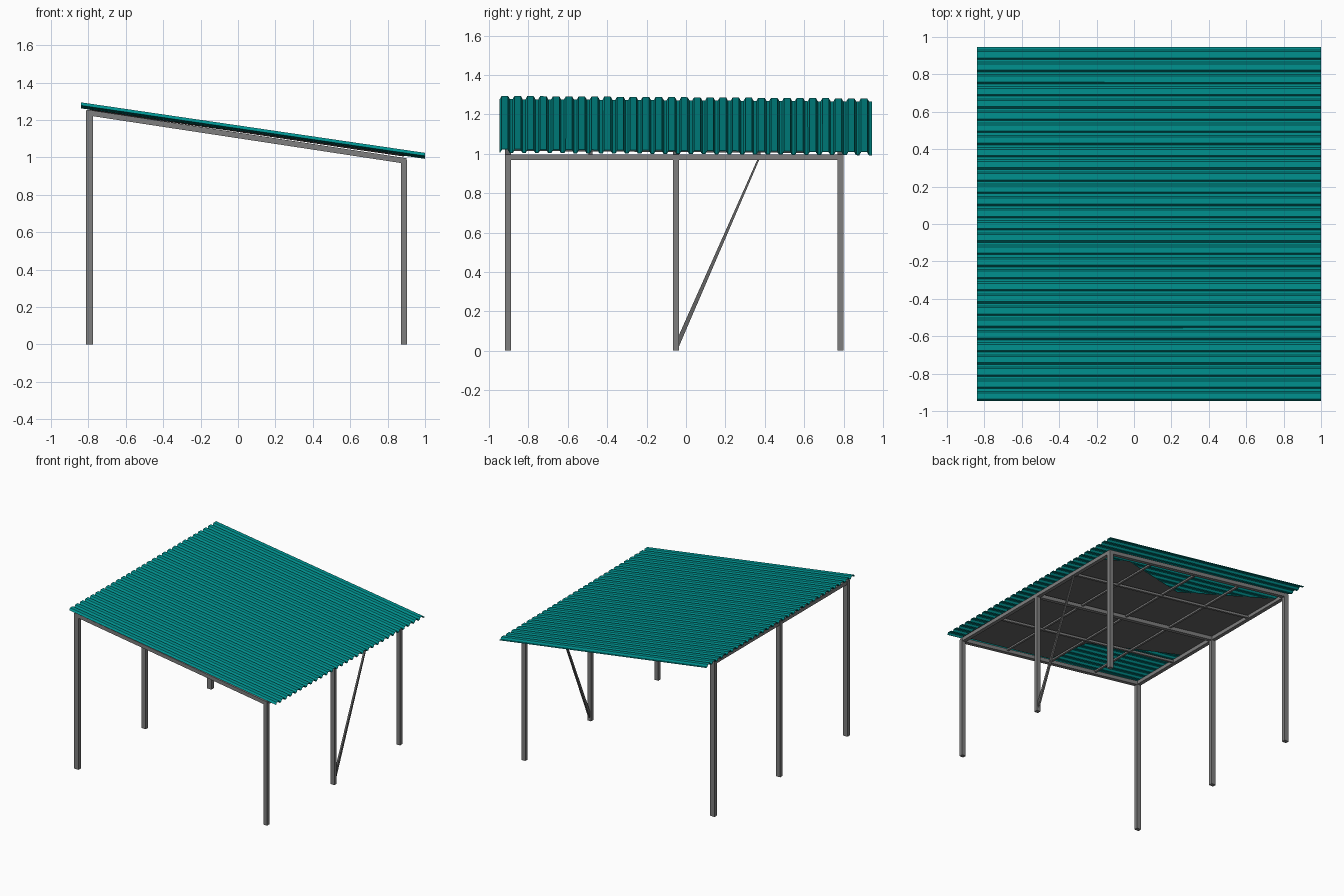
import bpy, bmesh
from mathutils import Vector

if "Cube" in bpy.data.objects:
    bpy.data.objects.remove(bpy.data.objects["Cube"])

teal = bpy.data.materials.new("teal_sheet")
teal.diffuse_color = (0.0, 0.30, 0.29, 1)
teal.use_nodes = True
teal.node_tree.nodes["Principled BSDF"].inputs["Base Color"].default_value = teal.diffuse_color
dark = bpy.data.materials.new("dark_steel")
dark.diffuse_color = (0.13, 0.13, 0.13, 1)
dark.use_nodes = True
dark.node_tree.nodes["Principled BSDF"].inputs["Base Color"].default_value = dark.diffuse_color
steel = bpy.data.materials.new("grey_steel")
steel.diffuse_color = (0.21, 0.21, 0.21, 1)
steel.use_nodes = True
steel.node_tree.nodes["Principled BSDF"].inputs["Base Color"].default_value = steel.diffuse_color


def mesh(name, verts, faces, mat):
    me = bpy.data.meshes.new(name)
    me.from_pydata(verts, [], faces)
    bm = bmesh.new()
    bm.from_mesh(me)
    bmesh.ops.recalc_face_normals(bm, faces=bm.faces)
    bm.to_mesh(me)
    bm.free()
    me.materials.append(mat)
    ob = bpy.data.objects.new(name, me)
    bpy.context.collection.objects.link(ob)
    return ob


def beam(name, a, b, width, height, mat=steel):
    """Rectangular bar between two points."""
    a, b = Vector(a), Vector(b)
    d = (b - a).normalized()
    ref = Vector((0, 1, 0)) if abs(d.z) > 0.9 else Vector((0, 0, 1))
    side = d.cross(ref).normalized() * width / 2
    up = side.cross(d).normalized() * height / 2
    v = [p + side * i + up * j for p in (a, b)
         for i, j in ((-1, -1), (1, -1), (1, 1), (-1, 1))]
    f = [(0, 1, 2, 3), (4, 5, 6, 7)]
    f += [(i, (i + 1) % 4, (i + 1) % 4 + 4, i + 4) for i in range(4)]
    return mesh(name, v, f, mat)


def roof_z(x, y=0.0):
    return 1.279 - (x + 0.84) * 0.1467 - 0.007 * y


HIGH, LOW = -0.795, 0.887
ROWS = (-0.905, -0.05, 0.785)


def frame_z(x):
    return 1.238 - (x - HIGH) * 0.152

# Corrugated roof sheet with trapezoid ribs running down the slope
n, y0, y1 = 29, -0.945, 0.945
pitch = (y1 - y0) / n
prof = []
for i in range(n):
    y = y0 + i * pitch
    prof += [(y, -0.009), (y + pitch * 0.14, 0.007),
             (y + pitch * 0.62, 0.007), (y + pitch * 0.76, -0.009)]
prof.append((y1, -0.009))
verts = [(x, y, roof_z(x, y) + h) for y, h in prof for x in (-0.84, 1.0)]
faces = [(2 * i, 2 * i + 1, 2 * i + 3, 2 * i + 2) for i in range(len(prof) - 1)]
roof = mesh("corrugated_roof", verts, faces, teal)
sol = roof.modifiers.new("thickness", 'SOLIDIFY')
sol.thickness = 0.003
sol.offset = 0

# Six posts: tall row on the left, short row on the right
for i, y in enumerate(ROWS):
    beam(f"tall_post_{i}", (HIGH, y, 0), (HIGH, y, 1.25), 0.038, 0.03)
    beam(f"short_post_{i}", (LOW, y, 0), (LOW, y, 0.985), 0.033, 0.03)

# Sloping rafters, thicker over the posts
for i, y in enumerate((-0.905, -0.485, -0.05, 0.37, 0.785)):
    t = 0.03 if i % 2 == 0 else 0.018
    beam(f"rafter_{i}", (HIGH, y, frame_z(HIGH)), (LOW, y, frame_z(LOW)), t, t)

# Eave beams and purlins along the depth
for name, x in (("high_eave_beam", HIGH), ("low_eave_beam", LOW)):
    beam(name, (x, -0.92, frame_z(x)), (x, 0.8, frame_z(x)), 0.03, 0.03)
for i in range(3):
    x = HIGH + (i + 1) * (LOW - HIGH) / 4
    beam(f"purlin_{i}", (x, -0.9, frame_z(x) + 0.006),
         (x, 0.785, frame_z(x) + 0.006), 0.016, 0.014)

# Thin dark lining sheets under the roof, one per bay
bays = {
    "rear_lining": [(0, .5), (0, .1), (.15, .05), (.55, .2), (1, .05), (1, .5)],
    "front_lining": [(0, .5), (1, .5), (1, .7), (.54, .8), (.5, 1), (0, 1)],
}
for name, pts in bays.items():
    v = []
    for s, t in pts:
        x, y = LOW + (HIGH - LOW) * s, 0.785 - 1.69 * t
        v.append((x, y, roof_z(x, y) - 0.017))
    mesh(name, v, [tuple(range(len(v)))], dark)

# Tapered diagonal brace rising from the foot of the middle short post
tri = [(-0.05, 0.005), (-0.035, 0.09), (0.372, 0.975), (0.365, 0.975)]
tri = [(-0.045, 0.0), (0.372, 0.97), (0.362, 0.97), (-0.04, 0.07)]
v = [(x, y, z) for x in (0.880, 0.894) for y, z in tri]
f = [(0, 1, 2, 3), (4, 5, 6, 7)]
f += [(i, (i + 1) % 4, (i + 1) % 4 + 4, i + 4) for i in range(4)]
mesh("diagonal_brace", v, f, dark)
